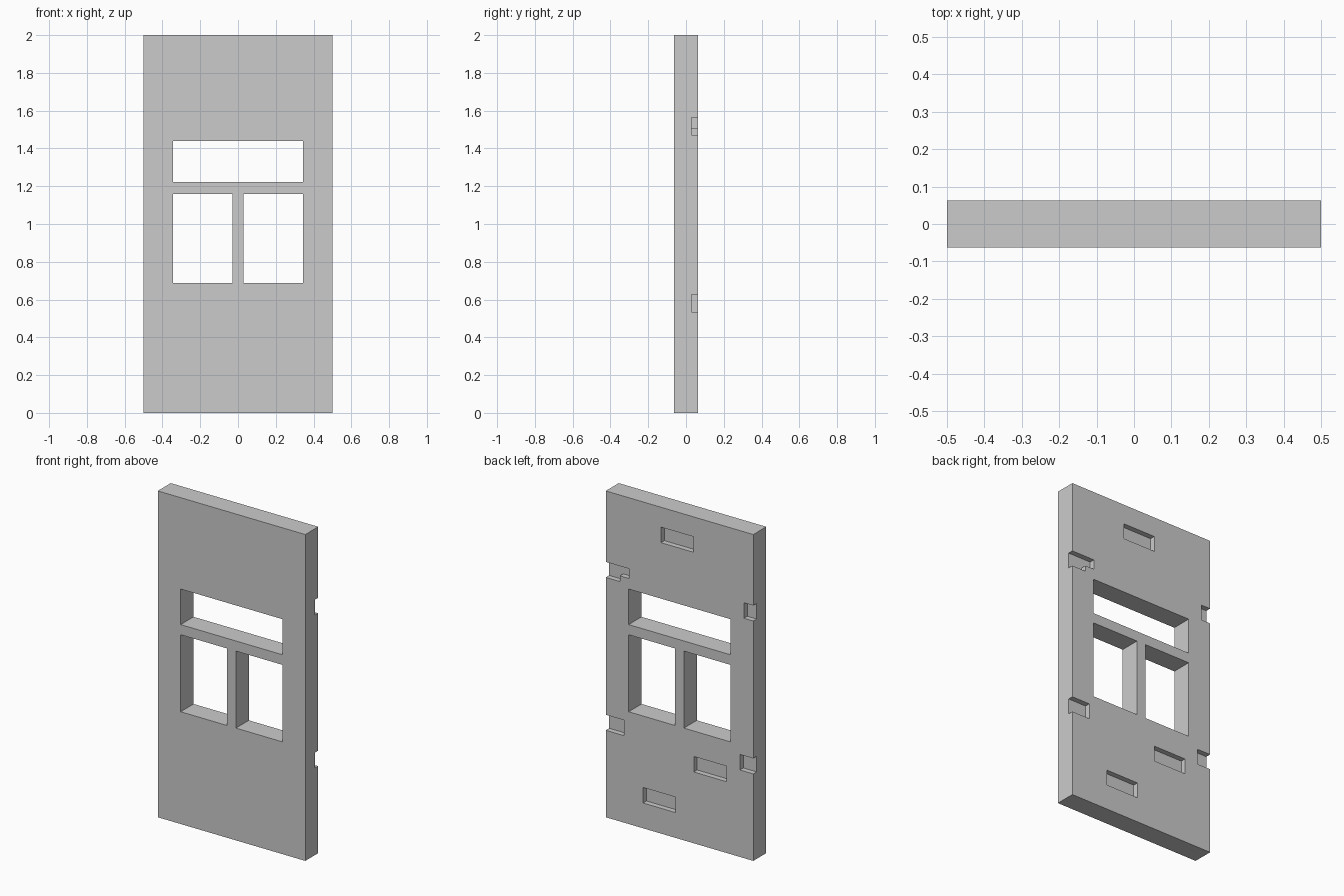
import bpy, bmesh

if "Cube" in bpy.data.objects:
    bpy.data.objects.remove(bpy.data.objects["Cube"])

W, H, T = 0.5, 2.0, 0.0625      # half width, height, half thickness
RECESS_Y = 0.03                 # floor of the shallow recesses
OVER = 0.05                     # how far cutters stick out


def rect(x0, x1, z0, z1):
    return [(x0, z0), (x1, z0), (x1, z1), (x0, z1)]


def extrude_profile(bm, profile, y0, y1):
    face = bm.faces.new([bm.verts.new((x, y0, z)) for x, z in profile])
    new = bmesh.ops.extrude_face_region(bm, geom=[face])["geom"]
    verts = [g for g in new if isinstance(g, bmesh.types.BMVert)]
    bmesh.ops.translate(bm, verts=verts, vec=(0, y1 - y0, 0))


def make_object(name, parts):
    bm = bmesh.new()
    for profile, y0, y1 in parts:
        extrude_profile(bm, profile, y0, y1)
    bmesh.ops.recalc_face_normals(bm, faces=bm.faces)
    mesh = bpy.data.meshes.new(name)
    bm.to_mesh(mesh)
    bm.free()
    obj = bpy.data.objects.new(name, mesh)
    bpy.context.collection.objects.link(obj)
    return obj


# Wall slab
wall = make_object("wall_panel", [(rect(-W, W, 0, H), -T, T)])

# Window openings: transom above two lower panes
openings = [
    rect(-0.345, 0.345, 1.222, 1.44),
    rect(-0.345, -0.03, 0.688, 1.16),
    rect(0.03, 0.345, 0.688, 1.16),
]

# Missing-brick recesses in the back face
E = W + OVER
recesses = [
    rect(-0.095, 0.126, 1.783, 1.878),
    rect(-0.318, -0.097, 0.437, 0.532),
    rect(0.027, 0.247, 0.155, 0.25),
    rect(0.377, E, 0.533, 0.628),
    rect(-E, -0.41, 0.533, 0.628),
    rect(-E, -0.437, 1.47, 1.565),
    # stepped recess at the edge
    [(0.343, 1.505), (0.405, 1.505), (0.405, 1.47), (E, 1.47), (E, 1.565), (0.343, 1.565)],
]

cutter = make_object(
    "cutter",
    [(p, -T - OVER, T + OVER) for p in openings]
    + [(p, RECESS_Y, T + OVER) for p in recesses],
)
cutter.hide_render = True

# Cut and apply
mod = wall.modifiers.new("cut", "BOOLEAN")
mod.operation = "DIFFERENCE"
mod.solver = "EXACT"
mod.object = cutter
bpy.context.view_layer.objects.active = wall
bpy.ops.object.modifier_apply(modifier=mod.name)
bpy.data.objects.remove(cutter, do_unlink=True)
